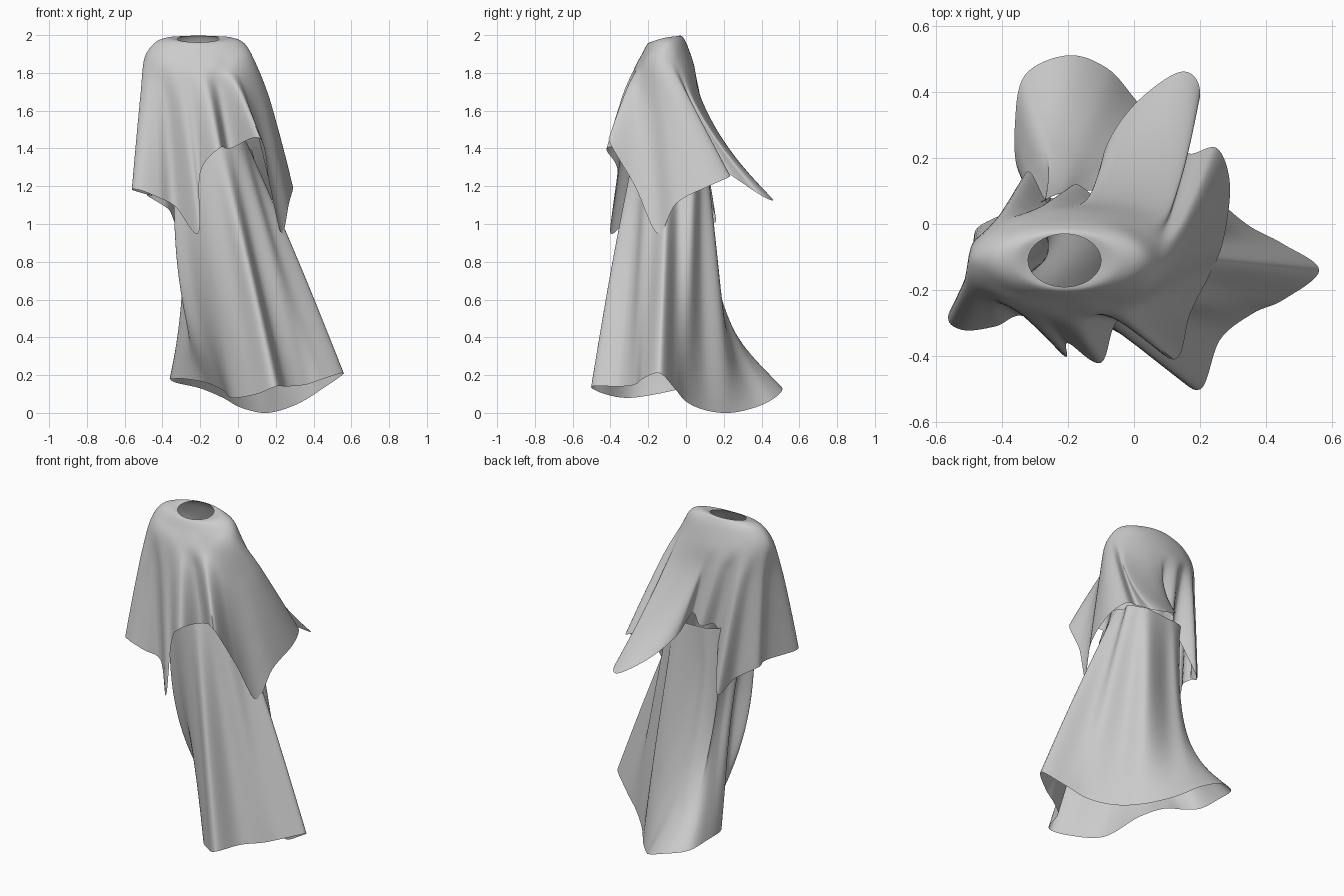
import bpy
from math import sin, cos, pi, radians
from mathutils import Vector

if "Cube" in bpy.data.objects:
    bpy.data.objects.remove(bpy.data.objects["Cube"], do_unlink=True)

cloth = bpy.data.materials.new("grey_cloth")
cloth.use_nodes = True
GREY = (0.6, 0.6, 0.6, 1)
cloth.diffuse_color = GREY
bsdf = next(n for n in cloth.node_tree.nodes if n.type == 'BSDF_PRINCIPLED')
bsdf.inputs["Base Color"].default_value = GREY
bsdf.inputs["Roughness"].default_value = 0.8


def spline(points, steps, closed):
    """Smooth curve through the points."""
    n = len(points)

    def at(i):
        return points[i % n] if closed else points[max(0, min(n - 1, i))]

    out = []
    for i in range(n if closed else n - 1):
        a, b, c, d = at(i - 1), at(i), at(i + 1), at(i + 2)
        for s in range(steps):
            t = s / steps
            out.append(0.5 * (2 * b + (c - a) * t + (2 * a - 5 * b + 4 * c - d) * t ** 2
                              + (3 * b - a - 3 * c + d) * t ** 3))
    if not closed:
        out.append(points[-1])
    return out


def ellipse(angle, centre, rx, ry, z, tilt, dip=0.0):
    """Point on a level ring; tilt raises the back, dip lowers front and back."""
    s = sin(angle)
    return Vector((centre[0] + rx * cos(angle), centre[1] + ry * s,
                   z + tilt * s - dip * s * s))


def drape(top, hem, flare, t, pinch=0.0):
    """Point on the fall of the cloth; flare sets how late x and y spread out."""
    p = top.lerp(hem, t)
    p.x = top.x + (hem.x - top.x) * t ** flare[0] + pinch * sin(pi * t)
    p.y = top.y + (hem.y - top.y) * t ** flare[1]
    return p


def loft(name, columns, down, around):
    """Skin a ring of hanging columns into an open cloth surface."""
    columns = [spline(c, down, False) for c in columns]
    rings = [spline(list(r), around, True) for r in zip(*columns)]
    n = len(rings[0])
    verts = [(p.x, p.y, min(2, max(0, p.z))) for ring in rings for p in ring]
    faces = [(r * n + i, (r + 1) * n + i, (r + 1) * n + (i + 1) % n, r * n + (i + 1) % n)
             for r in range(len(rings) - 1) for i in range(n)]
    mesh = bpy.data.meshes.new(name)
    mesh.from_pydata(verts, [], faces)
    mesh.materials.append(cloth)
    obj = bpy.data.objects.new(name, mesh)
    bpy.context.collection.objects.link(obj)
    for other in bpy.context.selected_objects:
        other.select_set(False)
    bpy.context.view_layer.objects.active = obj
    obj.select_set(True)
    bpy.ops.object.shade_smooth_by_angle(angle=radians(60))


# Skirt: hem running anticlockwise from the front fold, swept back under the knee
skirt_hem = [(.2, -.5, .14), (.26, -.35, .14), (.36, -.27, .15), (.45, -.23, .18),
             (.56, -.14, .21), (.45, -.06, .13), (.34, 0, .06), (.23, .1, .015),
             (.13, .23, 0), (.01, .37, .03), (-.08, .47, .08), (-.2, .51, .13),
             (-.33, .45, .16), (-.36, .3, .18), (-.35, .16, .18), (-.28, .09, .18),
             (-.17, .05, .16), (-.08, -.06, .12), (-.03, -.29, .08), (.1, -.43, .1)]
skirt_flare = {9: 2, 10: 2.8, 11: 3, 12: 3, 13: 2.5, 14: 2, 15: 2.8, 16: 3, 17: 2.5}
columns = []
for i, h in enumerate(skirt_hem):
    angle = radians(-75 + 18 * i)
    waist = ellipse(angle, (-.16, -.08), .21, .18, 1.42, -.06)
    if 6 <= i <= 8:
        waist += Vector((.06, .02, 0))
    pinch = .08 if 12 <= i <= 15 else 0
    pleat = (-1) ** i * .01
    power = skirt_flare.get(i, 1)
    column = []
    for k in range(7):
        t = k / 6
        p = drape(waist, Vector(h), (power, power), t, pinch)
        p += Vector((cos(angle), sin(angle), 0)) * pleat * sin(pi * t)
        column.append(p)
    columns.append(column)
loft("skirt", columns, 6, 8)

# Cape: hem running anticlockwise from the front corner
cape_hem = [(.12, -.41, 1.45), (.17, -.27, 1.2), (.23, -.15, .95), (.27, -.05, 1.11),
            (.29, .12, 1.2), (.25, .23, 1.25), (.16, .22, 1.27), (.2, .4, 1.15),
            (.14, .46, 1.13), (0, .36, 1.22), (-.09, .22, 1.33), (-.1, .08, 1.42),
            (-.18, .12, 1.38), (-.25, .05, 1.35), (-.32, .16, 1.02), (-.37, .05, 1.08),
            (-.48, -.02, 1.15), (-.46, -.12, 1.15), (-.56, -.27, 1.18), (-.52, -.32, 1.18),
            (-.42, -.31, 1.14), (-.33, -.28, 1.09), (-.21, -.4, .95), (-.2, -.36, 1.27),
            (-.1, -.42, 1.4), (-.04, -.29, 1.4)]
cape_flare = {4: (.8, 1), 5: (.75, 1), 6: (.7, 1.2), 7: (.7, 1.5), 8: (.8, 1.6),
              9: (.9, 1.5), 10: (1, 1.4)}
columns = []
for i, h in enumerate(cape_hem):
    angle = radians(-60) + 2 * pi * i / len(cape_hem)
    neck = ellipse(angle, (-.21, -.11), .11, .08, 1.98, .018)
    collar = ellipse(angle, (-.205, -.11), .17, .095, 1.985, .018, .015)
    shoulder = ellipse(angle, (-.205, -.11), .24, .12, 1.955, .016, .033)
    upper_arm = ellipse(angle, (-.205, -.115), .295, .16, 1.86, .005, .035)
    flare = cape_flare.get(i, (.85, .8))
    fall = [drape(upper_arm, Vector(h), flare, k / 4) for k in range(1, 5)]
    columns.append([neck, collar, shoulder, upper_arm] + fall)
loft("cape", columns, 6, 8)
